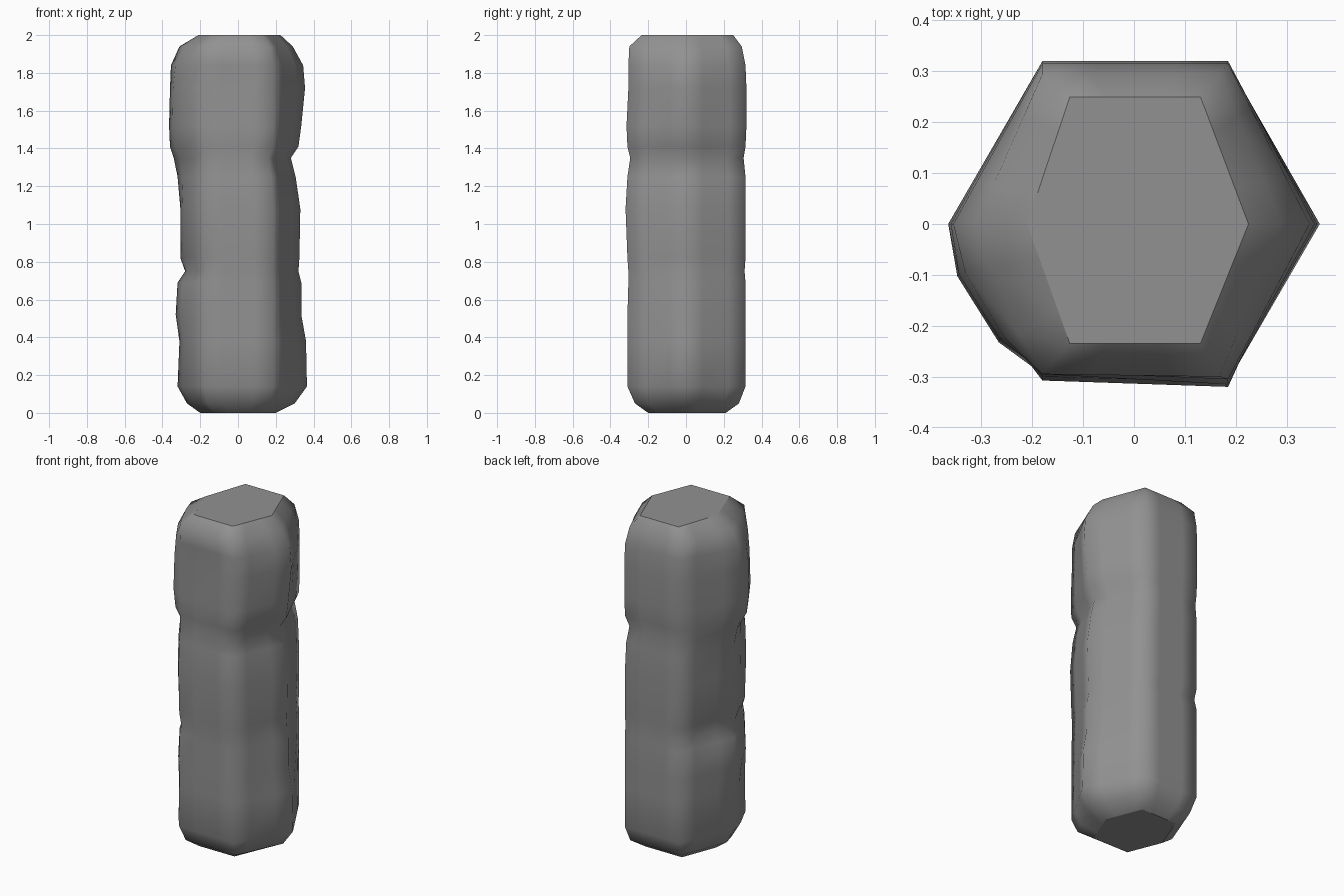
import bpy, bmesh
from mathutils import Vector

cube = bpy.data.objects.get("Cube")
if cube:
    bpy.data.objects.remove(cube)

stone = bpy.data.materials.new("grey stone")
stone.use_nodes = True
GREY = (0.285, 0.285, 0.285, 1)
stone.diffuse_color = GREY
stone.node_tree.nodes["Principled BSDF"].inputs["Base Color"].default_value = GREY

# Weathered layers: height, right corner, left corner, front, back, bulge of front right face
LAYERS = [
    (0.00, -.20, .20, -.20, .21, 0), (0.05, -.27, .30, -.27, .28, .01),
    (0.14, -.32, .365, -.31, .315, .02), (0.38, -.31, .36, -.31, .315, .02),
    (0.52, -.33, .335, -.31, .315, .02), (0.69, -.32, .335, -.305, .315, .015),
    (0.75, -.28, .32, -.305, .31, .015), (0.82, -.305, .325, -.31, .315, .02),
    (1.08, -.305, .33, -.32, .315, .025), (1.25, -.32, .305, -.31, .315, .02),
    (1.35, -.34, .28, -.295, .305, .01), (1.41, -.36, .32, -.31, .315, .03),
    (1.52, -.365, .335, -.315, .32, .04), (1.72, -.36, .355, -.305, .32, .04),
    (1.84, -.355, .345, -.305, .315, .03), (1.94, -.31, .29, -.30, .295, .01),
    (2.00, -.21, .225, -.235, .25, 0),
]


def ring_points(z, right, left, front, back, bulge):
    """Six-sided outline with two extra points along every side."""
    a, b = max(right * .6, -.18), min(left * .58, .185)
    worn = front + bulge * .5
    corners = [Vector(c) for c in ((right, 0, z), (a, worn, z), (b, front, z),
                                   (left, 0, z), (b, back, z), (a, back, z))]
    points = []
    for i, start in enumerate(corners):
        end = corners[(i + 1) % 6]
        push = Vector((-.85, -.5, 0)) * (bulge if i == 0 else 0)
        points += [start, start.lerp(end, .28) + push, start.lerp(end, .72) + push]
    return points


# Pillar body: stacked outlines joined by quads, closed by flat caps
bm = bmesh.new()
rings = [[bm.verts.new(p) for p in ring_points(*layer)] for layer in LAYERS]
for low, high in zip(rings, rings[1:]):
    for i in range(len(low)):
        j = (i + 1) % len(low)
        bm.faces.new((low[i], low[j], high[j], high[i])).smooth = True
for cap in (rings[0][::-1], rings[-1]):
    face = bm.faces.new(cap)
    for edge in face.edges:
        edge.smooth = False
bmesh.ops.recalc_face_normals(bm, faces=bm.faces)

mesh = bpy.data.meshes.new("stone_pillar")
bm.to_mesh(mesh)
bm.free()
mesh.materials.append(stone)
pillar = bpy.data.objects.new("stone_pillar", mesh)
bpy.context.collection.objects.link(pillar)
